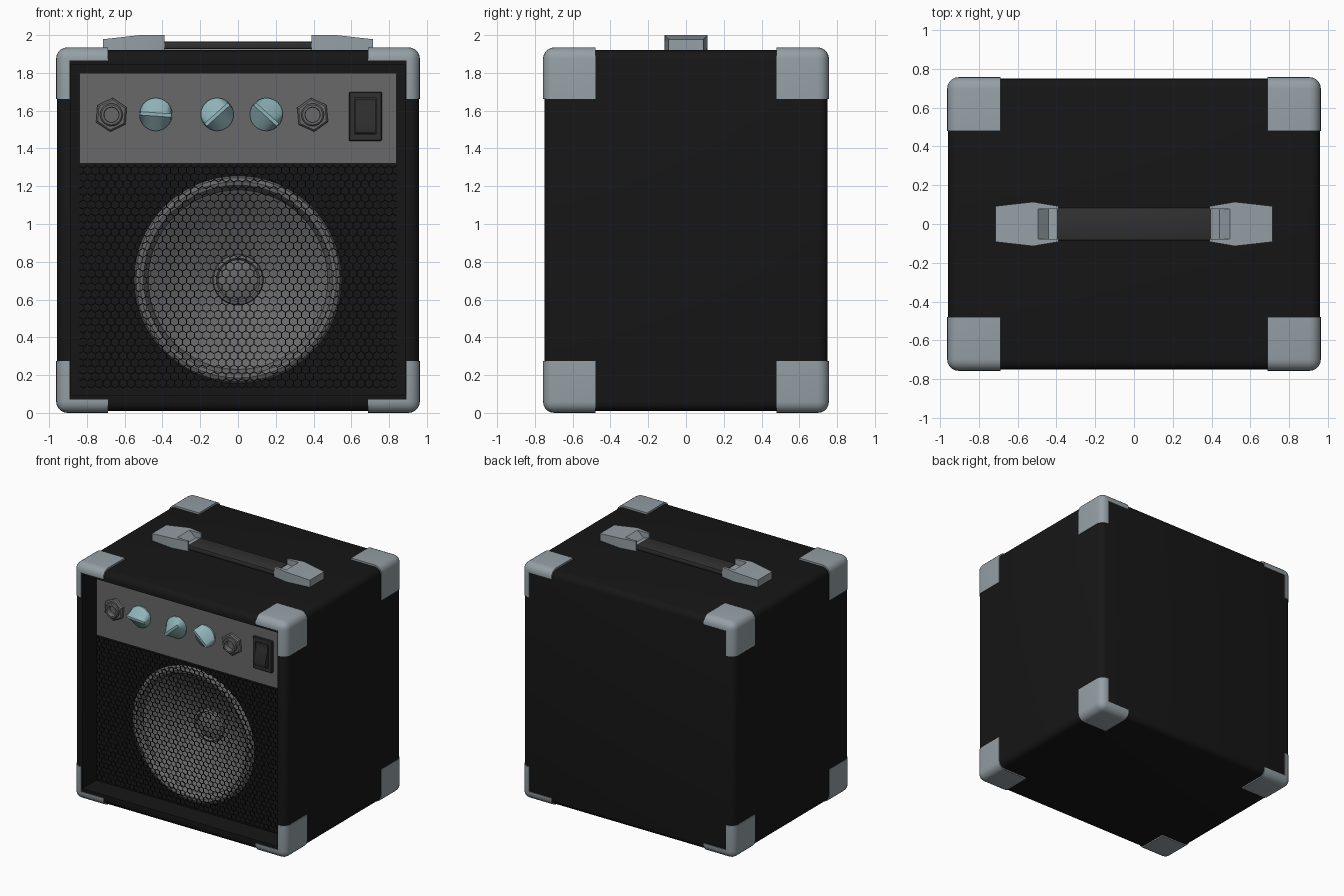
import bpy, bmesh, math
from mathutils import Vector, Matrix

if "Cube" in bpy.data.objects:
    bpy.data.objects.remove(bpy.data.objects["Cube"])

def mat(name, c):
    m = bpy.data.materials.new(name)
    m.diffuse_color = (*c, 1)
    m.use_nodes = True
    m.node_tree.nodes["Principled BSDF"].inputs["Base Color"].default_value = m.diffuse_color
    return m

BLACK = mat("black", (0.008, 0.008, 0.008))
DARK = mat("dark_grey", (0.03, 0.03, 0.03))
MID = mat("mid_grey", (0.14, 0.14, 0.14))
METAL = mat("blue_grey", (0.30, 0.35, 0.38))
TEAL = mat("teal", (0.28, 0.46, 0.49))
PANEL_Y = -0.632

def finish(name, bm, material, loc=(0, 0, 0)):
    bmesh.ops.recalc_face_normals(bm, faces=bm.faces)
    me = bpy.data.meshes.new(name)
    bm.to_mesh(me)
    bm.free()
    ob = bpy.data.objects.new(name, me)
    ob.location = loc
    bpy.context.collection.objects.link(ob)
    if material:
        me.materials.append(material)
    smooth(ob)
    return ob

def activate(ob):
    bpy.ops.object.select_all(action='DESELECT')
    ob.select_set(True)
    bpy.context.view_layer.objects.active = ob

def smooth(ob):
    activate(ob)
    bpy.ops.object.shade_smooth_by_angle(angle=math.radians(35))

def box(name, lo, hi, material=None, bevel=0, seg=3):
    lo, hi = Vector(lo), Vector(hi)
    bm = bmesh.new()
    bmesh.ops.create_cube(bm, size=1)
    for v in bm.verts:
        v.co = Vector(v.co[i] * (hi[i] - lo[i]) for i in range(3))
    if bevel:
        bmesh.ops.bevel(bm, geom=bm.edges[:], offset=bevel, segments=seg, profile=0.5, affect='EDGES')
    return finish(name, bm, material, (lo + hi) / 2)

def lathe(name, pts, seg, material, loc=(0, 0, 0), turn=0):
    """Revolve a closed (radius, y) profile around the y axis."""
    bm = bmesh.new()
    rings = []
    for i in range(seg):
        a = turn + 2 * math.pi * i / seg
        rings.append([bm.verts.new((r * math.cos(a), y, r * math.sin(a))) for r, y in pts])
    n = len(pts)
    for i in range(seg):
        A, B = rings[i], rings[(i + 1) % seg]
        for j in range(n):
            k = (j + 1) % n
            if pts[j][0] + pts[k][0] > 0:
                bm.faces.new((A[j], A[k], B[k], B[j]))
    bmesh.ops.remove_doubles(bm, verts=bm.verts, dist=1e-5)
    return finish(name, bm, material, loc)

def prism(pts, extrude):
    bm = bmesh.new()
    f = bm.faces.new([bm.verts.new(p) for p in pts])
    r = bmesh.ops.extrude_face_region(bm, geom=[f])
    bmesh.ops.translate(bm, vec=extrude, verts=[v for v in r["geom"] if isinstance(v, bmesh.types.BMVert)])
    bm.faces.ensure_lookup_table()
    if not any(set(g.verts) == set(f.verts) for g in bm.faces):
        bm.faces.new(f.verts)
    return bm

def cut(ob, cutter):
    m = ob.modifiers.new("cut", 'BOOLEAN')
    m.object, m.operation, m.solver = cutter, 'DIFFERENCE', 'EXACT'
    activate(ob)
    bpy.ops.object.modifier_apply(modifier=m.name)
    bpy.data.objects.remove(cutter)
    smooth(ob)

def mirror(ob, axes):
    m = ob.modifiers.new("mirror", 'MIRROR')
    m.use_axis = axes

# Cabinet: rounded box with front recess and speaker hole
cab = box("cabinet", (-0.958, -0.75, 0.01), (0.958, 0.75, 1.92), BLACK, 0.05, 4)
cut(cab, box("recess_cutter", (-0.885, -0.9, 0.095), (0.885, -0.57, 1.845)))
cut(cab, lathe("hole_cutter", [(0, -0.7), (0.545, -0.7), (0.545, -0.25), (0, -0.25)], 64, None, (0, 0, 0.705)))

# Corner guards: one L-shaped bracket, outer edges rounded, mirrored to all eight corners
X, Y, Z, L, T = 0.963, 0.757, 0.9675, 0.274, 0.07
bm = prism([(X, -Y, Z), (X, -Y, Z - L), (X - T, -Y, Z - L), (X - T, -Y, Z - T),
            (X - L, -Y, Z - T), (X - L, -Y, Z)], (0, L + 0.003, 0))
corner = next(v for v in bm.verts if (v.co - Vector((X, -Y, Z))).length < 1e-4)
bmesh.ops.bevel(bm, geom=list(corner.link_edges), offset=0.06, segments=5, profile=0.5, affect='EDGES')
mirror(finish("corner_guards", bm, METAL, (0, 0, Z)), (True, True, True))

# Control panel
box("control_panel", (-0.84, PANEL_Y, 1.32), (0.84, -0.565, 1.80), MID)

# Grille: sheet of hexagons with their centres removed
bm = bmesh.new()
P = 0.042
R = P / math.sqrt(3)
for row in range(35):
    for col in range(-21, 22):
        cx, cz = (col + 0.5 * (row % 2)) * P, 0.12 + row * 1.5 * R
        bm.faces.new([bm.verts.new((cx + R * math.sin(k * math.pi / 3), 0, cz + R * math.cos(k * math.pi / 3)))
                      for k in range(6)])
bmesh.ops.remove_doubles(bm, verts=bm.verts, dist=1e-4)
faces = bm.faces[:]
bmesh.ops.inset_individual(bm, faces=faces, thickness=0.0025)
bmesh.ops.delete(bm, geom=faces, context='FACES')
for co, no in (((0.84, 0, 0), (1, 0, 0)), ((-0.84, 0, 0), (-1, 0, 0)),
               ((0, 0, 1.32), (0, 0, 1)), ((0, 0, 0.13), (0, 0, -1))):
    bmesh.ops.bisect_plane(bm, geom=bm.verts[:] + bm.edges[:] + bm.faces[:],
                           plane_co=co, plane_no=no, clear_outer=True)
grille = finish("grille", bm, BLACK, (0, PANEL_Y + 0.008, 0))
s = grille.modifiers.new("thickness", 'SOLIDIFY')
s.thickness, s.offset = 0.005, 0

# Speaker: rolled surround, cone and dust cap
lathe("speaker", [(0, -0.31), (0.15, -0.31), (0.50, -0.50), (0.55, -0.55), (0.55, -0.575), (0.54, -0.595),
                  (0.52, -0.605), (0.50, -0.60), (0.485, -0.58), (0.475, -0.545), (0.455, -0.535),
                  (0.38, -0.475), (0.27, -0.42), (0.135, -0.365), (0.13, -0.38), (0.115, -0.385),
                  (0.105, -0.37), (0.06, -0.385), (0, -0.39)], 64, MID, (0, 0, 0.705))

# Knobs: round skirt pinched into a pointer ridge
for i, (x, ang) in enumerate(((-0.435, -4), (-0.11, 42), (0.15, -42))):
    bm = bmesh.new()
    N = 32
    circle = [(math.cos(2 * math.pi * k / N), math.sin(2 * math.pi * k / N)) for k in range(N)]
    loops = [[bm.verts.new((0.087 * c, y, 0.087 * s)) for c, s in circle] for y in (0.005, -0.012)]
    loops.append([bm.verts.new((0.083 * c, -0.075, max(-0.009, min(0.009, 0.087 * s)))) for c, s in circle])
    for A, B in zip(loops, loops[1:]):
        for k in range(N):
            bm.faces.new((A[k], A[(k + 1) % N], B[(k + 1) % N], B[k]))
    bm.faces.new(loops[0])
    bm.faces.new(loops[-1])
    bm.transform(Matrix.Rotation(-math.radians(ang), 4, 'Y'))
    finish(f"knob_{i + 1}", bm, TEAL, (x, PANEL_Y, 1.58))

# Input jacks: hex nut plus a collar with a hole
for i, (x, t) in enumerate(((-0.67, 0.45), (0.395, 0.62))):
    lathe(f"jack_nut_{i + 1}", [(0.05, 0.005), (0.09, 0.005), (0.09, -0.02), (0.08, -0.03), (0.05, -0.03)],
          6, MID, (x, PANEL_Y, 1.578), t)
    lathe(f"jack_collar_{i + 1}", [(0, 0.005), (0.06, 0.005), (0.06, -0.045), (0.053, -0.052), (0.041, -0.052),
                                   (0.038, -0.045), (0.038, -0.01), (0, -0.01)], 28, MID, (x, PANEL_Y, 1.578))

# Power switch: bezel with a recessed well and a rocker with two sloping faces
bezel = box("switch_bezel", (0.587, PANEL_Y - 0.02, 1.44), (0.762, PANEL_Y + 0.01, 1.70), DARK, 0.005, 1)
cut(bezel, box("well_cutter", (0.617, -0.8, 1.475), (0.732, PANEL_Y - 0.005, 1.667)))
bm = prism([(0.622, y + PANEL_Y, z) for y, z in ((0, 1.48), (-0.045, 1.482), (-0.055, 1.52), (-0.022, 1.62),
                                                (-0.022, 1.662), (0, 1.662))], (0.105, 0, 0))
finish("switch_rocker", bm, DARK)

# Handle: strap and two tapered end caps with sloping notches
box("handle_strap", (-0.40, -0.085, 1.925), (0.40, 0.085, 1.966), DARK, 0.012, 2)
outline = [(0.39, 0.092), (0.52, 0.114), (0.715, 0.092), (0.715, -0.092), (0.52, -0.114), (0.39, -0.092)]
bm = prism([(x, y, 1.91) for x, y in outline], (0, 0, 0.09))
for v in bm.verts:
    if v.co.z > 1.95 and v.co.x > 0.6:
        v.co.z = 1.978
bmesh.ops.triangulate(bm, faces=[f for f in bm.faces if len(f.verts) == 6])
cap = finish("handle_ends", bm, METAL)
notch = prism([(0.37, -0.078, 1.966), (0.44, -0.078, 1.95), (0.505, -0.078, 2.01), (0.37, -0.078, 2.01)],
              (0, 0.156, 0))
cut(cap, finish("notch_cutter", notch, None))
mirror(cap, (True, False, False))
